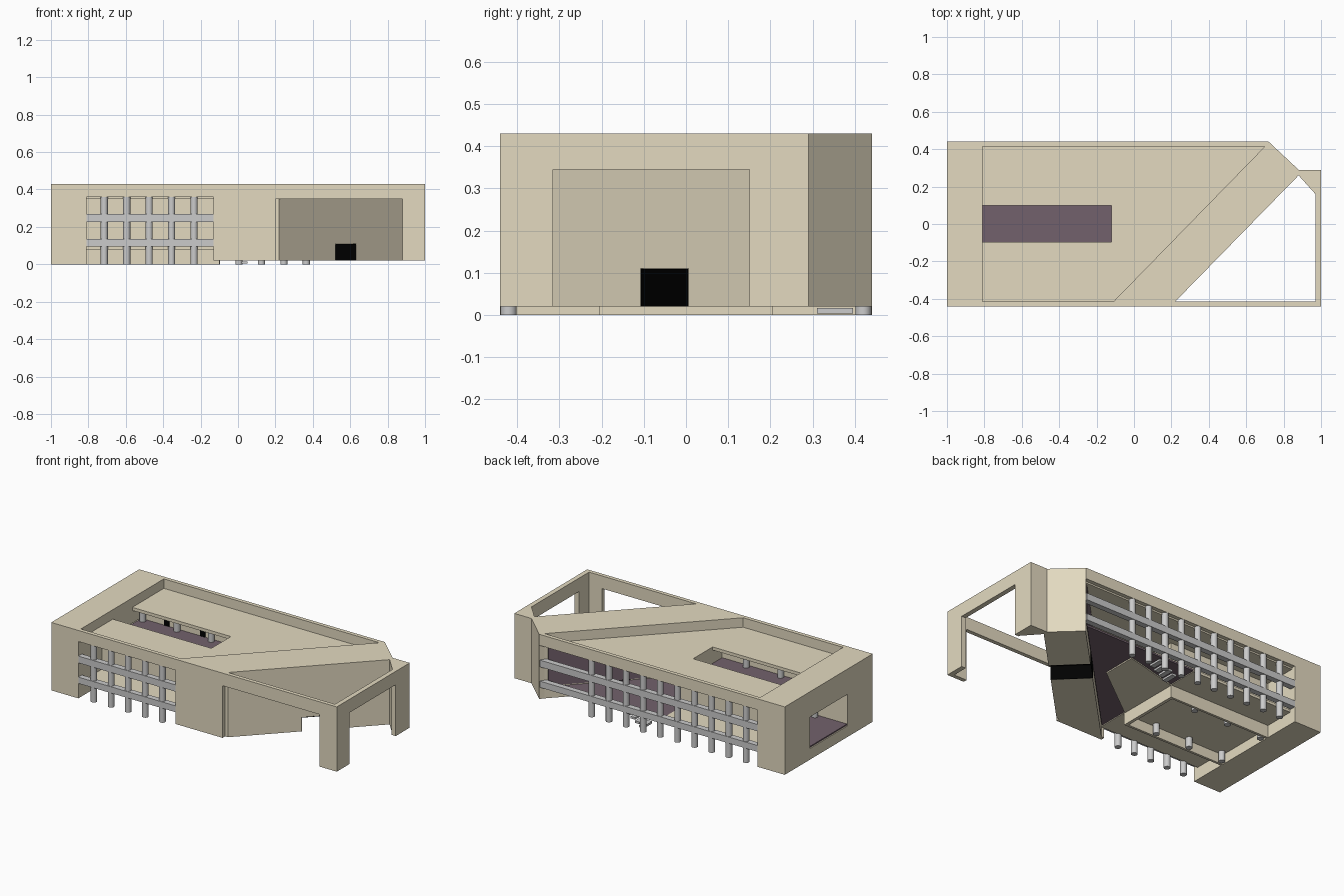
import bpy, bmesh
from mathutils import Vector

if "Cube" in bpy.data.objects:
    bpy.data.objects.remove(bpy.data.objects["Cube"])


def material(name, rgb):
    m = bpy.data.materials.new(name)
    m.diffuse_color = (*rgb, 1)
    m.use_nodes = True
    m.node_tree.nodes["Principled BSDF"].inputs["Base Color"].default_value = m.diffuse_color
    return m


STONE = material("stone", (0.77, 0.70, 0.53))
PLUM = material("plum", (0.17, 0.12, 0.15))
BLACK = material("black", (0, 0, 0))


def slab(name, loops, a, b, mat=STONE, axis="z"):
    """Extrude an outline (plus optional hole loops) from a to b along an axis."""
    cu = bpy.data.curves.new(name, "CURVE")
    cu.dimensions, cu.fill_mode, cu.extrude = "2D", "BOTH", (b - a) / 2
    for loop in loops:
        sp = cu.splines.new("POLY")
        sp.points.add(len(loop) - 1)
        for p, (u, v) in zip(sp.points, loop):
            p.co = (u, v, 0, 1)
        sp.use_cyclic_u = True
    tmp = bpy.data.objects.new(name + "_tmp", cu)
    bpy.context.collection.objects.link(tmp)
    dg = bpy.context.evaluated_depsgraph_get()
    me = bpy.data.meshes.new_from_object(tmp.evaluated_get(dg))
    bpy.data.objects.remove(tmp)
    bm = bmesh.new()
    bm.from_mesh(me)
    for v in bm.verts:
        u, w, d = v.co.x, v.co.y, v.co.z + (a + b) / 2
        v.co = {"z": Vector((u, w, d)), "y": Vector((u, d, w)), "x": Vector((d, u, w))}[axis]
    bmesh.ops.remove_doubles(bm, verts=bm.verts, dist=1e-5)
    bmesh.ops.recalc_face_normals(bm, faces=bm.faces)
    for f in bm.faces:
        f.smooth = False
    bm.to_mesh(me)
    bm.free()
    me.name = name
    me.materials.clear()
    if mat:
        me.materials.append(mat)
    ob = bpy.data.objects.new(name, me)
    bpy.context.collection.objects.link(ob)
    return ob


def rect(u0, v0, u1, v1):
    return [(u0, v0), (u1, v0), (u1, v1), (u0, v1)]


def box(name, x0, x1, y0, y1, z0, z1, mat=STONE):
    return slab(name, [rect(x0, y0, x1, y1)], z0, z1, mat)


def strip(name, p, q, width, z0, z1, mat):
    """Upright strip along p-q, thickened to its left."""
    p, q = Vector(p), Vector(q)
    n = Vector((p.y - q.y, q.x - p.x)).normalized() * width
    return slab(name, [[p, q, q + n, p + n]], z0, z1, mat)


def column(name, x, y, h):
    bpy.ops.mesh.primitive_cylinder_add(vertices=24, radius=0.019, depth=h, location=(x, y, h / 2))
    ob = bpy.context.object
    ob.name = name
    bpy.ops.object.shade_smooth_by_angle()


Y, YI, TOP = 0.44, 0.415, 0.43

# End block with a window passage
slab("end_block", [rect(-Y, 0, Y, TOP), rect(-0.19, 0.07, 0.19, 0.27)], -1, -0.81, axis="x")

# Front wall with the colonnade gap and the large portal
slab("front_wall", [[(-0.81, 0.36), (-0.13, 0.36), (-0.13, 0.02), (0.2, 0.02), (0.2, 0.35),
                     (0.88, 0.35), (0.88, 0.02), (1, 0.02), (1, TOP), (-0.81, TOP)]],
     -Y, -YI, axis="y")

# Right wall portal and its corner pier
slab("right_wall", [[(-YI, 0.02), (-0.315, 0.02), (-0.315, 0.345), (0.15, 0.345), (0.15, 0.02),
                     (0.16, 0.02), (0.16, TOP), (-YI, TOP)]], 0.97, 1, axis="x")
slab("corner_pier", [[(1, 0.16), (1, 0.29), (0.88, 0.29), (0.88, 0.26), (0.97, 0.16)]], 0.02, TOP)

# Back lintel and diagonal wing
slab("back_lintel", [[(-0.81, YI), (0.70, YI), (0.72, Y), (-0.81, Y)]], 0.36, TOP)
wing = slab("diagonal_wing", [[(-0.11, -YI), (0.22, -YI), (0.88, 0.26), (0.88, 0.29),
                               (0.72, Y), (0.70, YI)]], 0.02, TOP)
strip("wing_inner_panel", (-0.10, -0.405), (0.685, 0.40), 0.003, 0.10, 0.35, PLUM)

# Doorway through the wing, open at the bottom, with a black lining
A, B = Vector((0.52, -0.108)), Vector((0.632, 0.0064))
D = Vector((-0.169, 0.165))
cutter = slab("doorway_cutter", [[A - D * 0.3, B - D * 0.3, B + D * 1.3, A + D * 1.3]], -0.05, 0.11)
cutter.hide_render = True
mod = wing.modifiers.new("doorway", "BOOLEAN")
mod.operation, mod.solver, mod.object = "DIFFERENCE", "EXACT", cutter
dg = bpy.context.evaluated_depsgraph_get()
wing.data = bpy.data.meshes.new_from_object(wing.evaluated_get(dg))
wing.modifiers.clear()
bpy.data.objects.remove(cutter)
slab("doorway_ceiling", [[A, B, B + D, A + D]], 0.106, 0.1095, BLACK)
strip("doorway_side_left", A + D, A, 0.003, 0.02, 0.106, BLACK)
strip("doorway_side_right", B, B + D, 0.003, 0.02, 0.106, BLACK)
strip("doorway_end", A + D, B + D, 0.003, 0.02, 0.106, BLACK)

# Sunken roof with a skylight slot
slab("roof", [[(-0.81, -YI), (-0.11, -YI), (0.70, YI), (-0.81, YI), (-0.81, 0.10),
               (-0.12, 0.10), (-0.12, -0.095), (-0.81, -0.095)]], 0.35, 0.37)

# Inner room walls with small dark openings
box("room_front_wall", -0.81, -0.10, -0.205, -0.19, 0, 0.35)
box("room_back_wall", -0.81, -0.10, 0.19, 0.205, 0, 0.35)
box("room_end_wall", -0.12, -0.10, -0.19, 0.19, 0, 0.35)
for i, x in enumerate((-0.63, -0.38)):
    box(f"room_opening_{i}", x - 0.018, x + 0.018, 0.186, 0.192, 0.267, 0.32, BLACK)

# Floors
box("room_floor", -0.995, -0.12, -0.19, 0.19, 0.072, 0.08, PLUM)
box("room_floor_base", -0.81, -0.12, -0.19, 0.19, 0.062, 0.072)
box("room_upper_floor", -0.81, -0.12, -0.19, 0.19, 0.255, 0.266, PLUM)
box("front_gallery_floor", -0.81, -0.10, -0.41, -0.205, 0.078, 0.095)
box("back_gallery_floor", -0.81, -0.10, 0.205, 0.40, 0.078, 0.095)
slab("hall_floor", [[(-0.10, -0.40), (0.68, 0.40), (-0.10, 0.40)]], 0.083, 0.095, PLUM)
slab("landing", [[(-0.10, -0.2), (0.265, 0.075), (0.265, 0.295), (-0.10, 0.205)]], 0.075, 0.083)

# Entrance steps
for i in range(4):
    x = 0.02 + 0.03 * i
    box(f"step_{i}", x, x + 0.032, 0.31, 0.395, 0.02 * i + 0.003, 0.02 * i + 0.016, None)

# Colonnades: columns and horizontal rails
for side, sy, count, x1 in (("front", -1, 5, -0.13), ("back", 1, 10, 0.715)):
    for i in range(count):
        column(f"{side}_column_{i}", -0.715 + 0.12 * i, sy * 0.42, 0.362)
    for j, (z0, z1) in enumerate(((0.095, 0.135), (0.225, 0.268))):
        y0, y1 = sorted((sy * 0.405, sy * 0.441))
        box(f"{side}_rail_{j}", -0.81, x1, y0, y1, z0, z1, None)

# Room columns
for sy in (-1, 1):
    for i in range(3):
        column(f"room_column_{i}_{'back' if sy > 0 else 'front'}", -0.785 + 0.24 * i, sy * 0.168, 0.352)
